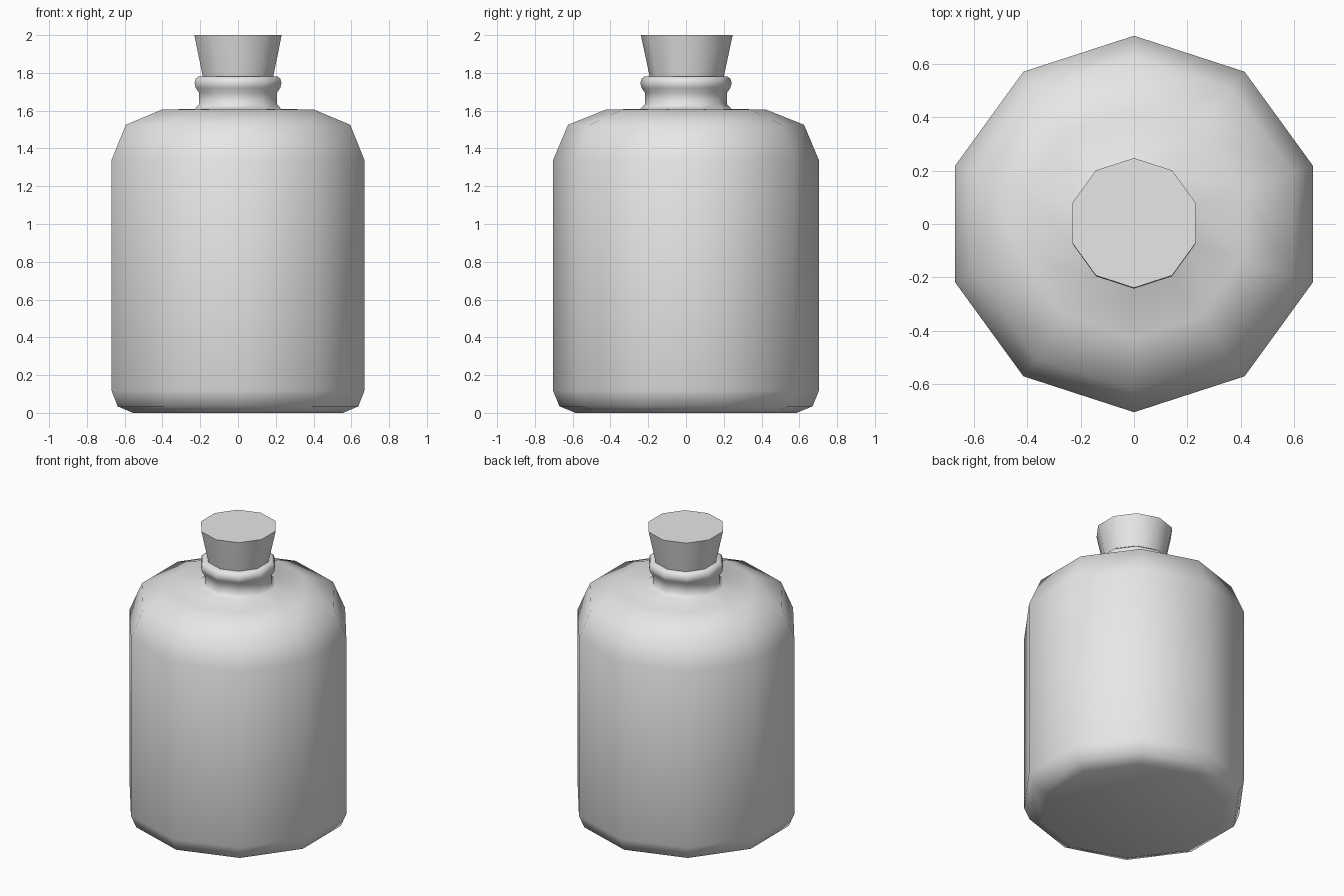
import bpy
import bmesh
from math import cos, sin, pi, radians

if "Cube" in bpy.data.objects:
    bpy.data.objects.remove(bpy.data.objects["Cube"], do_unlink=True)

SIDES = 10

grey = bpy.data.materials.new("plain grey")
grey.use_nodes = True
grey.diffuse_color = (0.8, 0.8, 0.8, 1)
grey.node_tree.nodes["Principled BSDF"].inputs["Base Color"].default_value = (0.8, 0.8, 0.8, 1)


def lathe(name, profile, angle, cap_top=True, cy=0.0):
    """Turn a (radius, height) profile, with one corner on the y axis."""
    bm = bmesh.new()
    rings = []
    for r, z in profile:
        turns = [pi / 2 + 2 * pi * i / SIDES for i in range(SIDES)]
        rings.append([bm.verts.new((r * cos(a), cy + r * sin(a), z)) for a in turns])
    for low, high in zip(rings, rings[1:]):
        for i in range(SIDES):
            j = (i + 1) % SIDES
            bm.faces.new((low[i], low[j], high[j], high[i]))
    bm.faces.new(rings[0][::-1])
    if cap_top:
        bm.faces.new(rings[-1])
    mesh = bpy.data.meshes.new(name)
    bm.to_mesh(mesh)
    bm.free()
    mesh.materials.append(grey)
    obj = bpy.data.objects.new(name, mesh)
    bpy.context.collection.objects.link(obj)
    bpy.ops.object.select_all(action="DESELECT")
    obj.select_set(True)
    bpy.context.view_layer.objects.active = obj
    bpy.ops.object.shade_smooth_by_angle(angle=radians(angle))
    return obj


# Bottle: base, wall, shoulder, neck and rolled lip
lathe("bottle", [
    (0.585, 0), (0.67, 0.035), (0.705, 0.12),
    (0.705, 1.335), (0.625, 1.525), (0.425, 1.605),
    (0.24, 1.61), (0.217, 1.635), (0.217, 1.695),
    (0.235, 1.72), (0.242, 1.745), (0.235, 1.77),
    (0.218, 1.782), (0.18, 1.782), (0.17, 1.72),
], 75, cap_top=False)

# Tapered stopper
lathe("stopper", [(0.178, 1.7), (0.195, 1.775), (0.243, 2.0)], 60, cy=0.004)
